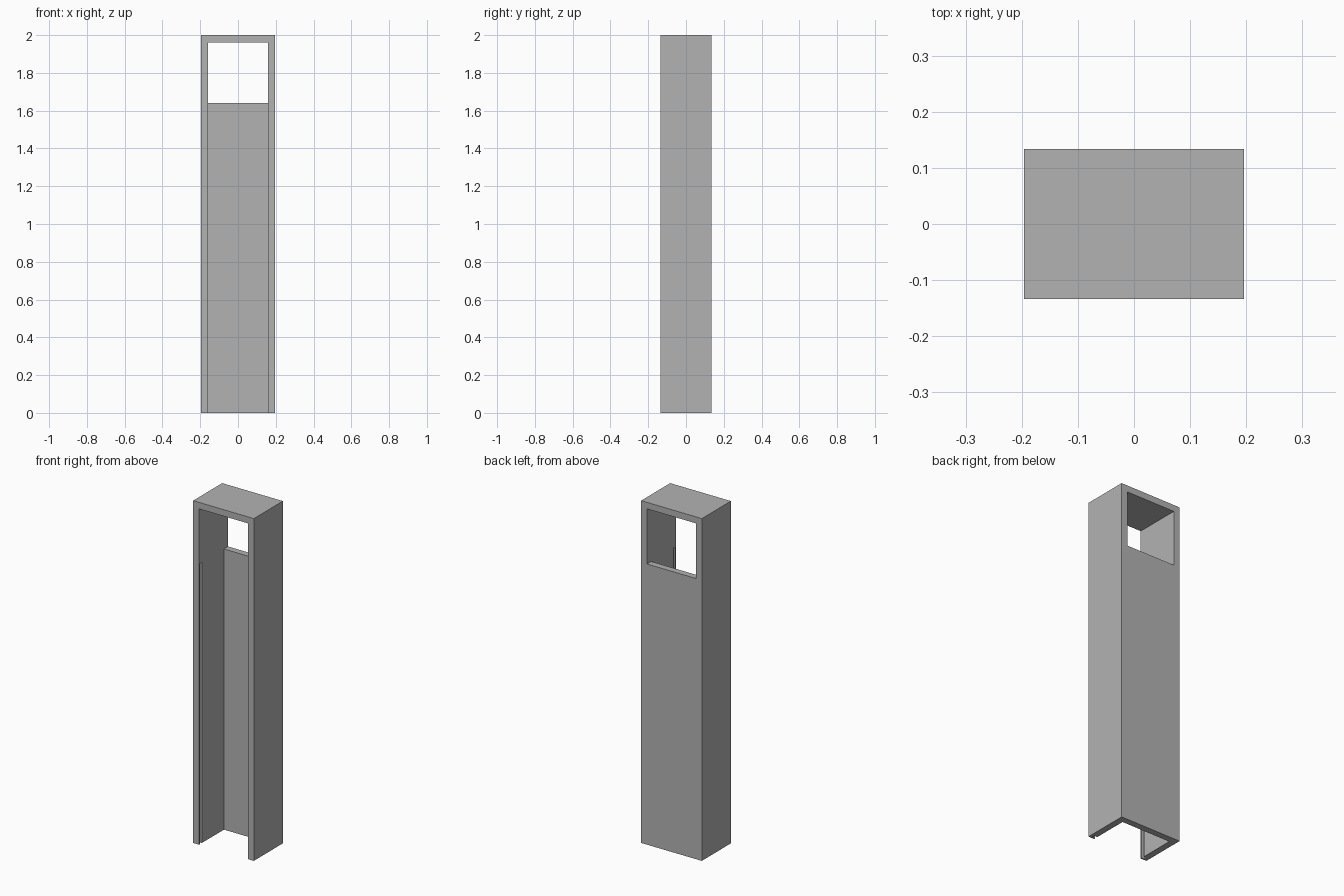
import bpy
import bmesh

cube = bpy.data.objects.get("Cube")
if cube:
    bpy.data.objects.remove(cube, do_unlink=True)

HALF_X, HALF_Y, HEIGHT = 0.196, 0.134, 2.0
WALL = 0.038
SILL = 1.64
INNER_X = HALF_X - WALL
INNER_TOP = HEIGHT - WALL
OVER = 0.1  # how far cutters reach past the outside

grey = bpy.data.materials.new("plain_grey")
grey.use_nodes = True
grey.diffuse_color = (0.45, 0.45, 0.45, 1)
grey.node_tree.nodes["Principled BSDF"].inputs["Base Color"].default_value = grey.diffuse_color


def prism(name, profile, half_width):
    """Extrude a (y, z) side profile symmetrically across x."""
    bm = bmesh.new()
    face = bm.faces.new([bm.verts.new((-half_width, y, z)) for y, z in profile])
    side = bmesh.ops.extrude_face_region(bm, geom=[face])
    verts = [v for v in side["geom"] if isinstance(v, bmesh.types.BMVert)]
    bmesh.ops.translate(bm, verts=verts, vec=(2 * half_width, 0, 0))
    bmesh.ops.recalc_face_normals(bm, faces=bm.faces[:])
    mesh = bpy.data.meshes.new(name)
    bm.to_mesh(mesh)
    bm.free()
    mesh.materials.append(grey)
    obj = bpy.data.objects.new(name, mesh)
    bpy.context.collection.objects.link(obj)
    return obj


def rectangle(y0, y1, z0, z1):
    return [(y0, z0), (y1, z0), (y1, z1), (y0, z1)]


def cut(target, cutter):
    cutter.hide_render = True
    mod = target.modifiers.new("cut", 'BOOLEAN')
    mod.operation = 'DIFFERENCE'
    mod.solver = 'EXACT'
    mod.object = cutter
    bpy.context.view_layer.objects.active = target
    bpy.ops.object.modifier_apply(modifier=mod.name)
    bpy.data.objects.remove(cutter, do_unlink=True)


# Outer casing
casing = prism("casing", rectangle(-HALF_Y, HALF_Y, 0, HEIGHT), HALF_X)

# Open front and floor, with the window through the back above the sill
back_inner = HALF_Y - WALL
cavity = prism("cavity_cutter", [
    (-HALF_Y - OVER, -OVER), (back_inner, -OVER), (back_inner, SILL),
    (HALF_Y + OVER, SILL), (HALF_Y + OVER, INNER_TOP),
    (-HALF_Y - OVER, INNER_TOP)], INNER_X)
cut(casing, cavity)

# Panel grooves in both side walls, just behind the front edge
groove = prism("groove_cutter",
               rectangle(-HALF_Y + 0.008, -HALF_Y + 0.026, -OVER, SILL),
               INNER_X + WALL / 2)
cut(casing, groove)
